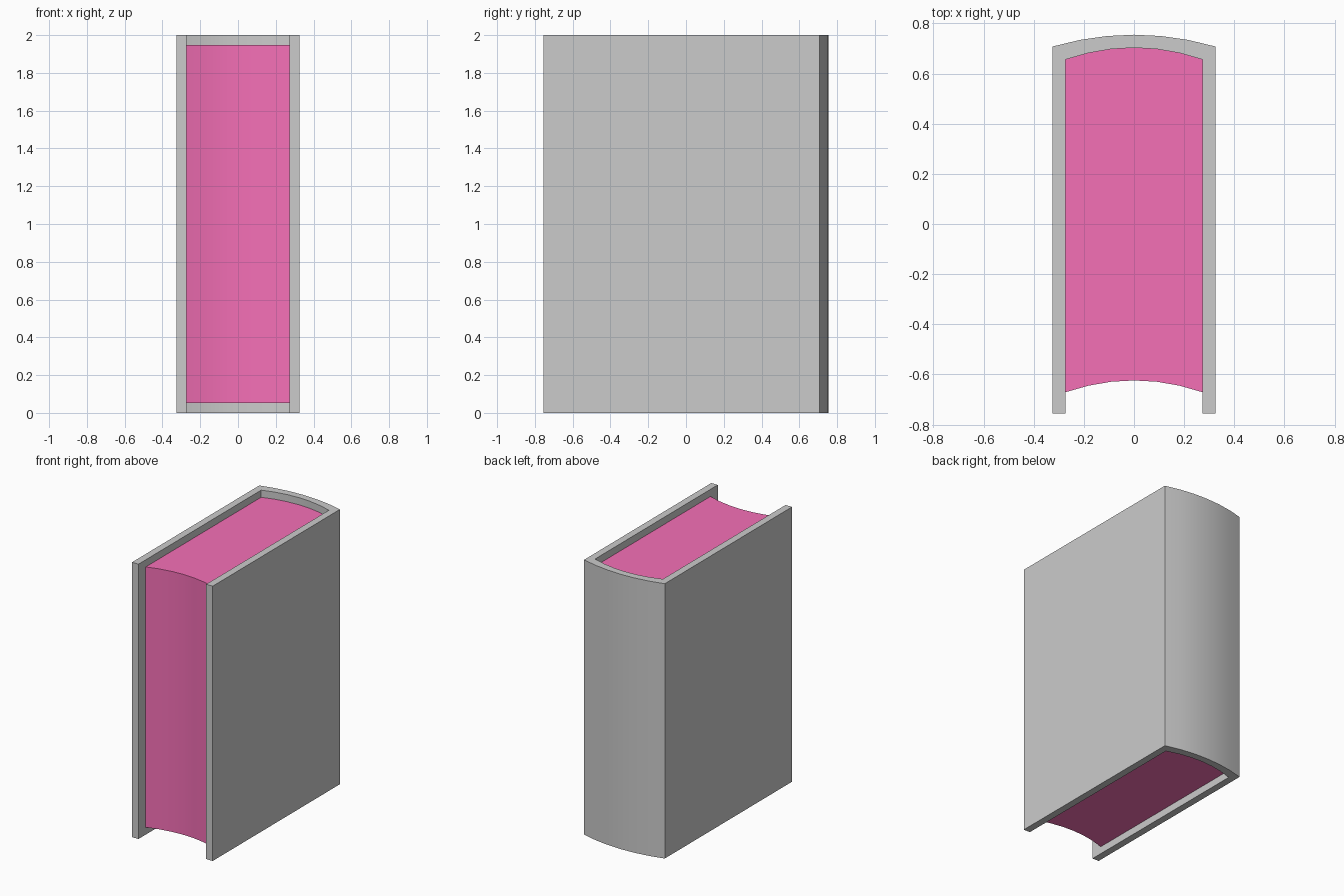
import bpy, bmesh, math

if "Cube" in bpy.data.objects:
    bpy.data.objects.remove(bpy.data.objects["Cube"])

HALF_COVER, HALF_PAGES = 0.325, 0.273


def arc(half, y_edge, y_mid):
    """Shallow bowed profile from -x to +x in six segments."""
    ts = [i / 3 for i in range(-3, 4)]
    return [(half * t, y_mid - (y_mid - y_edge) * t * t) for t in ts]


def extrude_profile(name, points, z0, z1):
    """Extrude a closed xy outline from z0 to z1, smoothing only the bowed sides."""
    bm = bmesh.new()
    base = bm.faces.new([bm.verts.new((x, y, z0)) for x, y in points])
    grown = bmesh.ops.extrude_face_region(bm, geom=[base], use_keep_orig=True)
    top = [v for v in grown["geom"] if isinstance(v, bmesh.types.BMVert)]
    bmesh.ops.translate(bm, verts=top, vec=(0, 0, z1 - z0))
    bmesh.ops.recalc_face_normals(bm, faces=bm.faces)
    mesh = bpy.data.meshes.new(name)
    bm.to_mesh(mesh)
    bm.free()
    obj = bpy.data.objects.new(name, mesh)
    bpy.context.collection.objects.link(obj)
    bpy.ops.object.select_all(action='DESELECT')
    obj.select_set(True)
    bpy.context.view_layer.objects.active = obj
    bpy.ops.object.shade_smooth_by_angle(angle=math.radians(30))
    return obj


# Cover: two boards joined by a rounded spine
inner_spine = arc(HALF_PAGES, 0.656, 0.703)
cover_outline = ([(-HALF_COVER, -0.755)] + arc(HALF_COVER, 0.708, 0.755)
                 + [(HALF_COVER, -0.755), (HALF_PAGES, -0.755)]
                 + inner_spine[::-1] + [(-HALF_PAGES, -0.755)])
extrude_profile("cover", cover_outline, 0.0, 2.0)

# Page block: convex against the spine, concave at the fore edge
page_outline = inner_spine + arc(HALF_PAGES, -0.671, -0.624)[::-1]
pages = extrude_profile("pages", page_outline, 0.053, 1.948)
pink = bpy.data.materials.new("pages_pink")
pink.diffuse_color = (0.91, 0.16, 0.47, 1)
pink.use_nodes = True
pink.node_tree.nodes["Principled BSDF"].inputs["Base Color"].default_value = pink.diffuse_color
pages.data.materials.append(pink)
